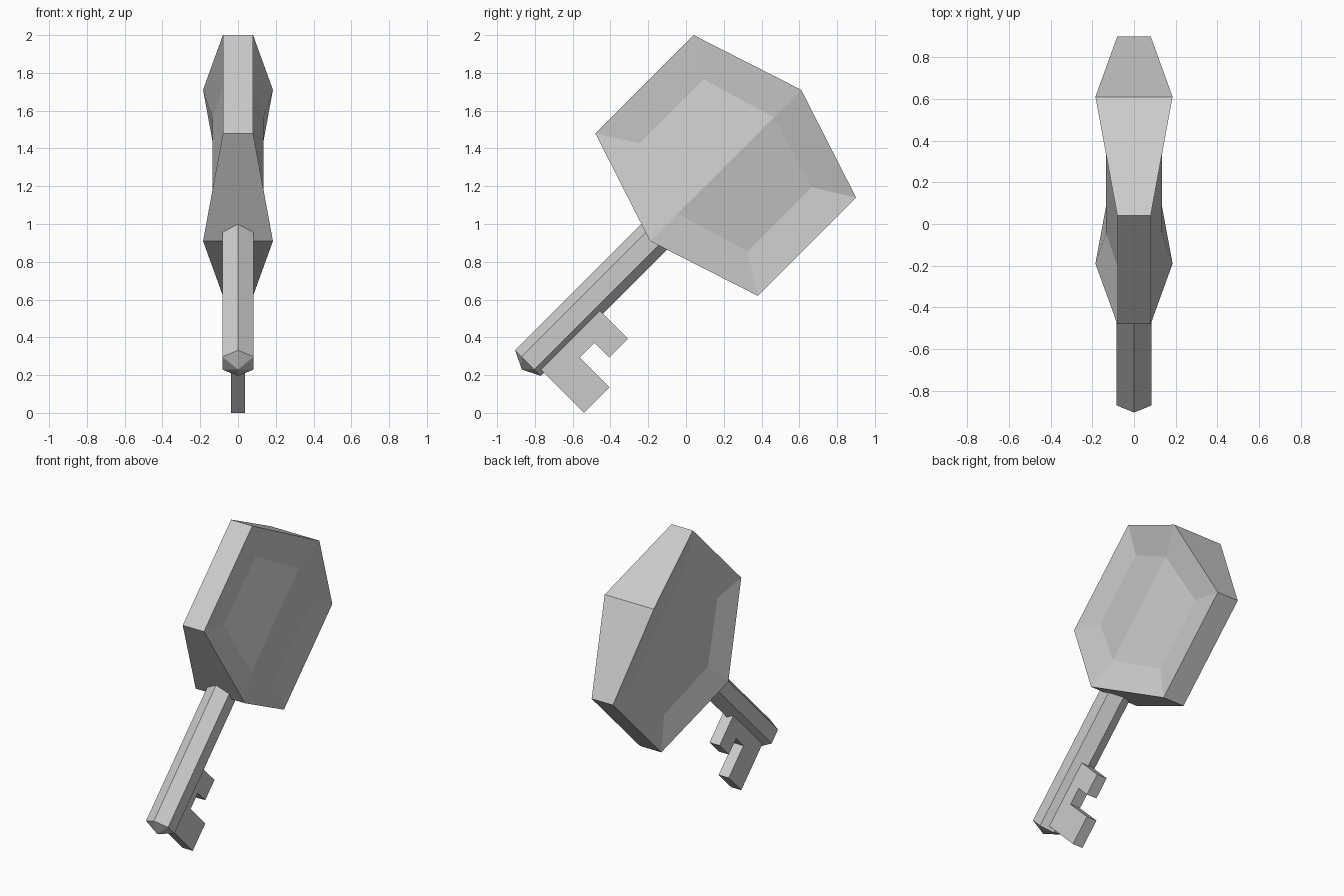
import bpy, bmesh
from math import radians, sin, cos, pi
from mathutils import Matrix

old = bpy.data.objects.get("Cube")
if old:
    bpy.data.objects.remove(old, do_unlink=True)

grey = bpy.data.materials.new("plain_grey")
grey.use_nodes = True
colour = (0.6, 0.6, 0.6, 1)
grey.diffuse_color = colour
grey.node_tree.nodes["Principled BSDF"].inputs["Base Color"].default_value = colour

# Parts are built with the key lying along +y, then tilted into place
TILT = Matrix.Translation((0, 0.21, 1.31)) @ Matrix.Rotation(radians(45), 4, "X")


def finish(name, bm):
    bmesh.ops.recalc_face_normals(bm, faces=bm.faces[:])
    mesh = bpy.data.meshes.new(name)
    bm.to_mesh(mesh)
    bm.free()
    mesh.materials.append(grey)
    obj = bpy.data.objects.new(name, mesh)
    bpy.context.collection.objects.link(obj)
    obj.matrix_world = TILT


def ring(bm, points):
    return [bm.verts.new(p) for p in points]


def bridge(bm, a, b):
    n = len(a)
    for i in range(n):
        j = (i + 1) % n
        bm.faces.new((a[i], a[j], b[j], b[i]))


def hexagon(tip, shoulder, height, tip_x, shoulder_x, side):
    """Six-sided outline, thicker at its two end points than at its shoulders."""
    half = [(tip_x, tip, 0), (shoulder_x, shoulder, height), (shoulder_x, -shoulder, height)]
    return [(side * x, s * y, s * z) for s in (1, -1) for x, y, z in half]


# Head: six-sided plate with a sunken, ridged panel on both sides
bm = bmesh.new()
rims = []
for side in (1, -1):
    rim = ring(bm, hexagon(0.566, 0.368, 0.608, 0.185, 0.08, side))
    panel = ring(bm, hexagon(0.36, 0.24, 0.405, 0.134, 0.064, side))
    bridge(bm, rim, panel)
    bm.faces.new(panel[:4])
    bm.faces.new(panel[3:] + panel[:1])
    rims.append(rim)
bridge(bm, *rims)
finish("head", bm)

# Shaft: hexagonal bar with a shallow pointed tip
bm = bmesh.new()
ends = [ring(bm, [(0.096 * sin(k * pi / 3), y, 0.096 * cos(k * pi / 3)) for k in range(6)])
        for y in (-1.48, -0.46)]
bridge(bm, *ends)
bm.faces.new(ends[1])
tip = bm.verts.new((0, -1.527, 0))
for k in range(6):
    bm.faces.new((ends[0][k], ends[0][(k + 1) % 6], tip))
finish("shaft", bm)

# Bit: notched flat plate below the shaft
outline = [(-1.457, -0.05), (-1.457, -0.396), (-1.266, -0.396), (-1.266, -0.172),
           (-1.155, -0.172), (-1.155, -0.283), (-1.014, -0.283), (-1.014, -0.05)]
bm = bmesh.new()
sides = [ring(bm, [(x, y, z) for y, z in outline]) for x in (-0.038, 0.038)]
bridge(bm, *sides)
for s in sides:
    bm.faces.new(s)
finish("bit", bm)
